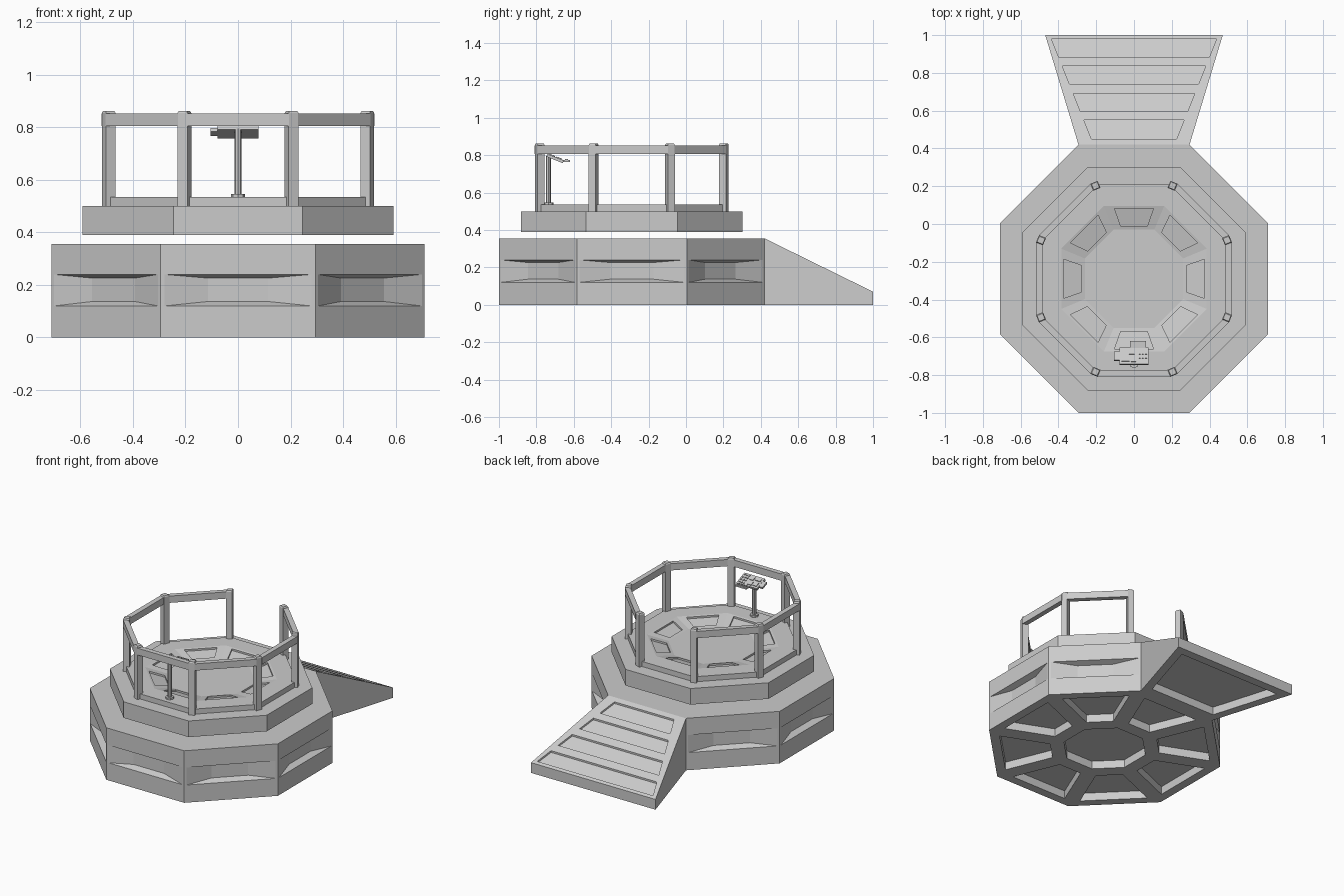
import bpy, bmesh
from math import radians, tan, sin, cos
from mathutils import Vector, Matrix

if "Cube" in bpy.data.objects:
    bpy.data.objects.remove(bpy.data.objects["Cube"])

CY = -0.29                 # centre of the octagon
T = tan(radians(22.5))     # half side length per unit of apothem


def P(k, u, d, z):
    """Point on side k: u along the side, d out from the centre."""
    a = radians(45 * k - 90)
    return Vector((d * cos(a) - u * sin(a), CY + d * sin(a) + u * cos(a), z))


def octa(d, z):
    return [P(k, d * T, d, z) for k in range(8)]


def bridge(bm, loops, start=False, end=True):
    """Skin successive loops of points, optionally capping the ends."""
    vs = [[bm.verts.new(p) for p in lp] for lp in loops]
    for a, b in zip(vs, vs[1:]):
        n = len(a)
        for i in range(n):
            bm.faces.new((a[i], a[(i + 1) % n], b[(i + 1) % n], b[i]))
    if start:
        bm.faces.new(vs[0])
    if end:
        bm.faces.new(vs[-1])


def box(bm, size, m):
    bmesh.ops.create_cube(bm, size=1, matrix=m @ Matrix.Diagonal((*size, 1)))


def finish(bm, name):
    bmesh.ops.remove_doubles(bm, verts=bm.verts, dist=1e-5)
    bmesh.ops.recalc_face_normals(bm, faces=bm.faces)
    me = bpy.data.meshes.new(name)
    bm.to_mesh(me)
    bm.free()
    ob = bpy.data.objects.new(name, me)
    bpy.context.collection.objects.link(ob)
    return ob


# Base: octagonal drum with tapered side grooves and a coffered underside
R, H = 0.71, 0.355
bm = bmesh.new()
for k in range(8):
    def wall(hu, d, z0, z1):
        return [P(k, -hu, d, z0), P(k, hu, d, z0), P(k, hu, d, z1), P(k, -hu, d, z1)]

    def sector(d0, d1, m, z):
        h0, h1 = d0 * T - m, d1 * T - m
        return [P(k, -h0, d0, z), P(k, h0, d0, z), P(k, h1, d1, z), P(k, -h1, d1, z)]
    loops = [wall(R * T, R, 0, H)]
    if k != 4:
        loops += [wall(0.28, R, 0.12, 0.24), wall(0.115, R - 0.04, 0.137, 0.226)]
    bridge(bm, loops)
    bridge(bm, [sector(R, 0.25, 0, 0), sector(0.65, 0.34, 0.055, 0), sector(0.65, 0.34, 0.055, 0.055)])
bridge(bm, [octa(0.25, 0), octa(0.25, 0.055)])
bridge(bm, [octa(R, H)])
finish(bm, "base")

# Ramp: flared wedge with four sunken treads and a hollow underside
Y0, Y1 = 0.42, 1.0


def half(y):
    return 0.294 + (y - Y0) / (Y1 - Y0) * 0.176


def top(y):
    return H - (y - Y0) / (Y1 - Y0) * (H - 0.07)


def quad(ya, yb, w, z):
    return [Vector((s * w(y), y, z(y))) for s, y in ((-1, ya), (1, ya), (1, yb), (-1, yb))]


bm = bmesh.new()
cuts = [Y0, 0.575, 0.717, 0.86, Y1]
treads = [(0.45, 0.55), (0.595, 0.69), (0.74, 0.837), (0.885, 0.98)]
for ya, yb, (ta, tb) in zip(cuts, cuts[1:], treads):
    def tread_w(y):
        return 0.225 + (y - 0.45) * 0.4
    bridge(bm, [quad(ya, yb, half, top), quad(ta, tb, tread_w, top),
                quad(ta, tb, tread_w, lambda y: top(y) - 0.012)])
for s in (-1, 1):
    side = [Vector((s * half(y), y, top(y))) for y in cuts]
    side += [Vector((s * half(y), y, 0)) for y in (Y1, Y0)]
    bridge(bm, [side])
for y in (Y0, Y1):
    h = half(y)
    bridge(bm, [[Vector((-h, y, 0)), Vector((h, y, 0)), Vector((h, y, top(y))), Vector((-h, y, top(y)))]])
bridge(bm, [quad(Y0, Y1, half, lambda y: 0),
            quad(Y0 + 0.06, Y1 - 0.06, lambda y: half(y) - 0.06, lambda y: 0),
            quad(Y0 + 0.06, Y1 - 0.06, lambda y: half(y) - 0.06, lambda y: 0.055)])
finish(bm, "ramp")

# Deck: floating octagon with a raised curb and a shallow dish of sunken panels
RO, RI, ZO, ZI = 0.385, 0.26, 0.535, 0.505
bm = bmesh.new()
bridge(bm, [octa(0.592, 0.39), octa(0.592, 0.5), octa(0.5, 0.5), octa(0.5, ZO), octa(RO, ZO)],
       start=True, end=False)
for k in range(8):
    def slope(d0, h0, d1, h1, sink=0):
        def z(d):
            return ZI + (d - RI) / (RO - RI) * (ZO - ZI) - sink
        return [P(k, -h0, d0, z(d0)), P(k, h0, d0, z(d0)), P(k, h1, d1, z(d1)), P(k, -h1, d1, z(d1))]
    bridge(bm, [slope(RO, RO * T, RI, RI * T), slope(0.372, 0.103, 0.278, 0.07),
                slope(0.372, 0.103, 0.278, 0.07, 0.012)])
bridge(bm, [octa(RI, ZI)])
finish(bm, "deck")

# Railing: eight capped posts, seven top rails, open on the ramp side
posts, rails = bmesh.new(), bmesh.new()
for k in range(8):
    rot = Matrix.Translation((0, CY, 0)) @ Matrix.Rotation(radians(45 * k - 67.5), 4, 'Z')
    prof = [(0.020, 0.5), (0.020, 0.855), (0.016, 0.863)]
    bridge(posts, [[rot @ Vector((0.533 + a * w, b * w, z)) for a, b in
                    ((-1, -1), (1, -1), (1, 1), (-1, 1))] for w, z in prof], start=True)
    if k != 4:
        m = Matrix.Translation(P(k, 0, 0.502, 0.829)) @ Matrix.Rotation(radians(45 * k), 4, 'Z')
        box(rails, (0.39, 0.034, 0.046), m)
finish(posts, "railing_posts")
finish(rails, "railing_top_rails")

# Console stand: foot and pole
bm = bmesh.new()
for r, z0, z1 in ((0.027, 0.533, 0.547), (0.013, 0.547, 0.795)):
    bmesh.ops.create_cone(bm, cap_ends=True, segments=8, radius1=r, radius2=r, depth=z1 - z0,
                          matrix=Matrix.Translation((0, -0.736, (z0 + z1) / 2)))
finish(bm, "console_stand")

# Console: tilted control panel with keypad tray, side grip and buttons
tilt = Matrix.Translation((0, -0.70, 0.782)) @ Matrix.Rotation(radians(-22), 4, 'X')


def part(bm, x, y, z, sx, sy, sz):
    box(bm, (sx, sy, sz), tilt @ Matrix.Translation((x, y, z)))


bm = bmesh.new()
part(bm, 0, 0, 0, 0.155, 0.094, 0.016)
part(bm, -0.09, 0, 0, 0.03, 0.05, 0.014)
box(bm, (0.085, 0.042, 0.01), Matrix.Translation((0.022, -0.641, 0.768)))
finish(bm, "console_panel")

bm = bmesh.new()
for x, y, sx, sy in ((-0.05, 0.018, 0.03, 0.03), (-0.012, 0.022, 0.03, 0.028),
                     (-0.045, -0.022, 0.04, 0.022), (-0.003, -0.02, 0.026, 0.03)):
    part(bm, x, y, 0.008, sx, sy, 0.01)
for i in range(3):
    for j in range(4):
        part(bm, 0.03 + 0.017 * i, -0.033 + 0.022 * j, 0.008, 0.009, 0.009, 0.01)
for i in range(4):
    box(bm, (0.012, 0.016, 0.008), Matrix.Translation((-0.006 + 0.019 * i, -0.638, 0.775)))
finish(bm, "console_buttons")
